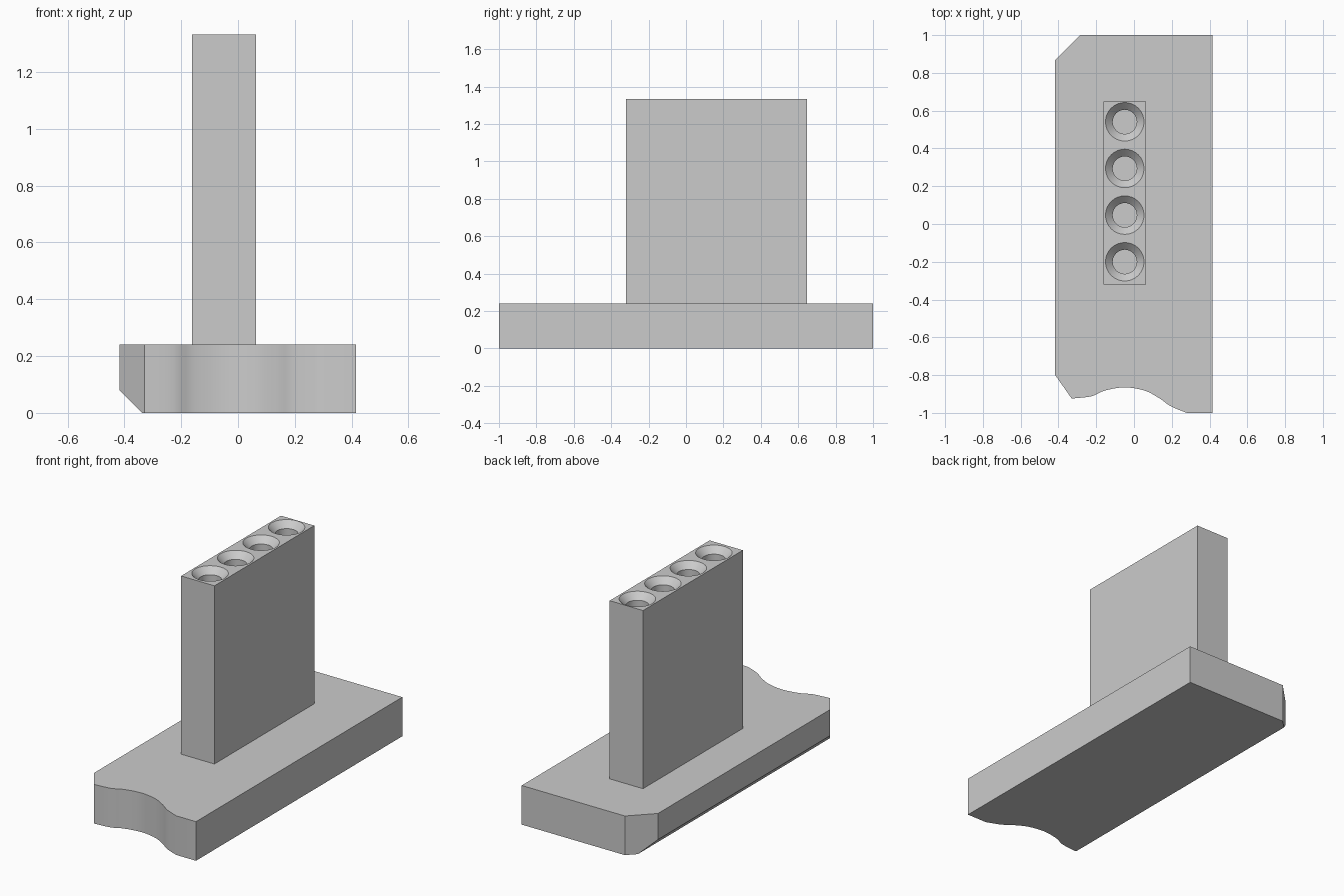
import bpy, bmesh, math
from mathutils import Vector

cube = bpy.data.objects.get("Cube")
if cube:
    bpy.data.objects.remove(cube, do_unlink=True)

grey = bpy.data.materials.new("plain grey")
grey.use_nodes = True
grey.diffuse_color = (0.6, 0.6, 0.6, 1)
grey.node_tree.nodes["Principled BSDF"].inputs["Base Color"].default_value = (0.6, 0.6, 0.6, 1)


def make_object(name, bm):
    bmesh.ops.recalc_face_normals(bm, faces=bm.faces)
    mesh = bpy.data.meshes.new(name)
    bm.to_mesh(mesh)
    bm.free()
    mesh.materials.append(grey)
    obj = bpy.data.objects.new(name, mesh)
    bpy.context.collection.objects.link(obj)
    return obj


def smooth(obj):
    bpy.ops.object.select_all(action="DESELECT")
    obj.select_set(True)
    bpy.context.view_layer.objects.active = obj
    bpy.ops.object.shade_smooth_by_angle(angle=math.radians(30))


def extrude(outline, z0, z1):
    bm = bmesh.new()
    face = bm.faces.new([bm.verts.new((x, y, z0)) for x, y in outline])
    top = bmesh.ops.extrude_face_region(bm, geom=[face])["geom"]
    bmesh.ops.translate(bm, vec=(0, 0, z1 - z0),
                        verts=[v for v in top if isinstance(v, bmesh.types.BMVert)])
    return bm


def spline(points, steps=5):
    """Catmull-Rom curve through the points."""
    p = [Vector(q) for q in [points[0], *points, points[-1]]]
    result = []
    for a, b, c, d in zip(p, p[1:], p[2:], p[3:]):
        for i in range(steps):
            t = i / steps
            result.append(b + 0.5 * t * (c - a + t * (2 * a - 5 * b + 4 * c - d
                                                      + t * (3 * (b - c) + d - a))))
    return result + [p[-1]]


# Base plate with clipped corners and a wavy front end
wave = spline([(-0.33, -0.924), (-0.225, -0.912), (-0.155, -0.882), (-0.05, -0.865),
               (0.056, -0.882), (0.135, -0.923), (0.195, -0.965), (0.28, -1)])
outline = [(0.415, 1), (-0.285, 1), (-0.417, 0.867), (-0.417, -0.8), *wave, (0.415, -1)]
bm = extrude(outline, 0, 0.24)

# Bevel under the long right-hand edge
bmesh.ops.bisect_plane(bm, geom=bm.verts[:] + bm.edges[:] + bm.faces[:],
                       plane_co=(-0.417, 0, 0.08), plane_no=(-1, 0, -1), clear_outer=True)
bmesh.ops.holes_fill(bm, edges=[e for e in bm.edges if e.is_boundary], sides=0)
smooth(make_object("base_plate", bm))

# Upright block
block = make_object("upright_block", extrude(
    [(-0.162, -0.32), (0.064, -0.32), (0.064, 0.648), (-0.162, 0.648)], 0.24, 1.333))

# Countersunk holes in the top of the block
SIDES = 32
cutter_bm = bmesh.new()
for i in range(4):
    centre_y = -0.2 + i * 0.247
    rings = []
    for radius, z in [(0.064, 0.9), (0.064, 1.295), (0.102, 1.333), (0.102, 1.4)]:
        rings.append([cutter_bm.verts.new((-0.049 + radius * math.cos(math.tau * k / SIDES),
                                           centre_y + radius * math.sin(math.tau * k / SIDES), z))
                      for k in range(SIDES)])
    cutter_bm.faces.new(rings[0])
    cutter_bm.faces.new(rings[-1])
    for low, high in zip(rings, rings[1:]):
        for k in range(SIDES):
            n = (k + 1) % SIDES
            cutter_bm.faces.new((low[k], low[n], high[n], high[k]))
cutter = make_object("hole_cutter", cutter_bm)

cut = block.modifiers.new("countersunk holes", "BOOLEAN")
cut.operation = "DIFFERENCE"
cut.solver = "EXACT"
cut.object = cutter
bpy.context.view_layer.objects.active = block
bpy.ops.object.modifier_apply(modifier=cut.name)
bpy.data.objects.remove(cutter, do_unlink=True)
smooth(block)
